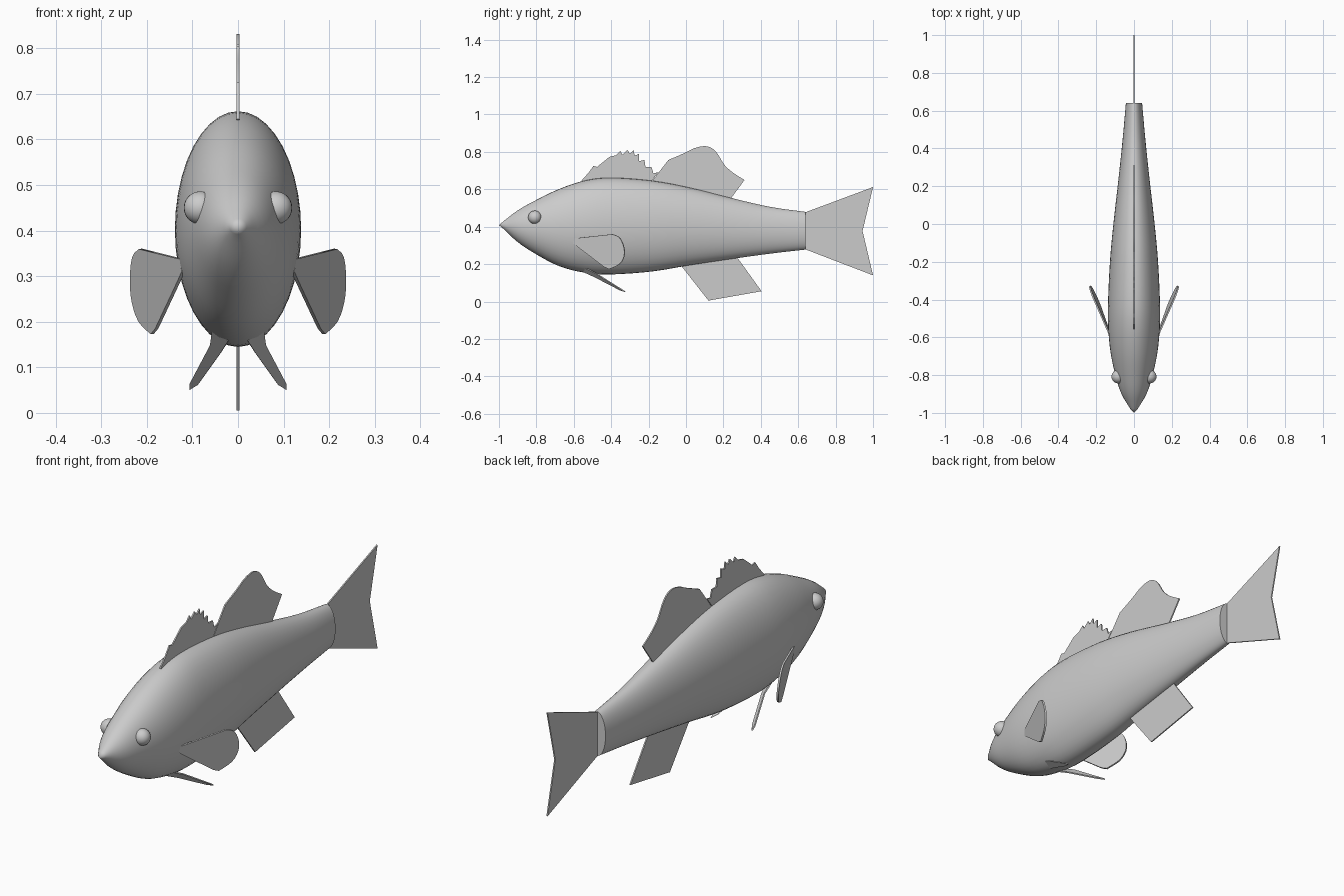
import bpy, bmesh, math
from mathutils import Vector

cube = bpy.data.objects.get("Cube")
if cube:
    bpy.data.objects.remove(cube, do_unlink=True)

grey = bpy.data.materials.new("plain grey")
grey.use_nodes = True
grey.diffuse_color = (0.6, 0.6, 0.6, 1)
grey.node_tree.nodes["Principled BSDF"].inputs["Base Color"].default_value = (0.6, 0.6, 0.6, 1)


def finish(name, bm, angle=40):
    bmesh.ops.recalc_face_normals(bm, faces=bm.faces)
    mesh = bpy.data.meshes.new(name)
    bm.to_mesh(mesh)
    bm.free()
    obj = bpy.data.objects.new(name, mesh)
    bpy.context.collection.objects.link(obj)
    mesh.materials.append(grey)
    bpy.ops.object.select_all(action="DESELECT")
    obj.select_set(True)
    bpy.context.view_layer.objects.active = obj
    bpy.ops.object.shade_smooth_by_angle(angle=math.radians(angle))
    return obj


def spline(points, steps):
    """Smooth curve through the points (Catmull-Rom)."""
    p = [Vector(q) for q in points]
    p = [2 * p[0] - p[1]] + p + [2 * p[-1] - p[-2]]
    out = []
    for a, b, c, d in zip(p, p[1:], p[2:], p[3:]):
        for i in range(steps):
            t = i / steps
            out.append(b + (c - a) * t / 2 + (2 * a - 5 * b + 4 * c - d) * t * t / 2
                       + (3 * b - a - 3 * c + d) * t ** 3 / 2)
    return out + [p[-2]]


def fin(name, points, thickness):
    """Thin plate: outline extruded both ways along its normal."""
    bm = bmesh.new()
    face = bm.faces.new([bm.verts.new(p) for p in points])
    face.normal_update()
    n = face.normal.copy()
    bmesh.ops.translate(bm, vec=-n * thickness / 2, verts=bm.verts)
    ext = bmesh.ops.extrude_face_region(bm, geom=[face], use_keep_orig=True)
    top = [v for v in ext["geom"] if isinstance(v, bmesh.types.BMVert)]
    bmesh.ops.translate(bm, vec=n * thickness, verts=top)
    return finish(name, bm)


def flat(outline):
    return [(0, y, z) for y, z in outline]


# Body: elliptical sections (y, top, bottom, half width)
stations = [(-0.98, .426, .392, .019), (-0.9, .487, .318, .066), (-0.81, .538, .258, .096),
            (-0.68, .601, .19, .124), (-0.54, .647, .154, .137), (-0.4, .662, .145, .137),
            (-0.18, .646, .161, .126), (0.02, .609, .194, .107), (0.24, .554, .227, .082),
            (0.45, .506, .256, .06), (0.64, .479, .278, .043)]
SIDES = 40
bm = bmesh.new()
rings = []
for y, top, bottom, w in spline(stations, 4):
    rings.append([bm.verts.new((w * math.cos(a), y, (top + bottom) / 2 + (top - bottom) / 2 * math.sin(a)))
                  for a in (math.tau * i / SIDES for i in range(SIDES))])
nose = bm.verts.new((0, -1, .408))
for i in range(SIDES):
    j = (i + 1) % SIDES
    bm.faces.new((nose, rings[0][i], rings[0][j]))
    for r, s in zip(rings, rings[1:]):
        bm.faces.new((r[i], r[j], s[j], s[i]))
bm.faces.new(rings[-1])
finish("body", bm, 50)

# Spiny front dorsal fin
fin("front_dorsal_fin", flat([
    (-.5, .58), (-.56, .645), (-.52, .69), (-.495, .725), (-.475, .72), (-.41, .773), (-.372, .783),
    (-.35, .805), (-.34, .785), (-.313, .81), (-.3, .79), (-.28, .81), (-.275, .78), (-.25, .79),
    (-.25, .75), (-.222, .757), (-.217, .72), (-.185, .72), (-.174, .685), (-.147, .692),
    (-.18, .65), (-.2, .58)]), .006)

# Soft rear dorsal fin with a rounded crest
crest = spline([(-.094, .757, 0), (-.01, .793, 0), (.045, .82, 0), (.1, .831, 0), (.14, .819, 0),
                (.17, .788, 0), (.206, .73, 0), (.254, .687, 0), (.313, .65, 0)], 3)
fin("rear_dorsal_fin", flat([(.2, .5), (-.14, .58), (-.18, .645), (-.136, .703)]
                            + [(p.x, p.y) for p in crest] + [(.243, .555)]), .006)

# Anal fin and tail
fin("anal_fin", flat([(-.06, .235), (.12, .005), (.404, .055), (.28, .227), (.23, .29)]), .006)
fin("tail_fin", flat([(.63, .474), (1, .612), (.944, .377), (1, .14), (.63, .282)]), .006)

# Paired fins and eyes
edge = spline([(-.393, .36, 0), (-.355, .342, 0), (-.332, .293, 0), (-.33, .243, 0),
               (-.355, .2, 0), (-.41, .173, 0)], 3)
paddle = [(-.6, .338), (-.575, .34)] + [(p.x, p.y) for p in edge] + [(-.436, .185), (-.575, .29), (-.6, .31)]
blade = [(.02, -.55, .16), (.055, -.55, .185), (.06, -.48, .15), (.105, -.345, .065),
         (.105, -.325, .052), (.087, -.355, .063), (.037, -.49, .133)]
for side, s in (("left", 1), ("right", -1)):
    fin(side + "_pectoral_fin",
        [(s * (.127 + .43 * (y + .575) + .1 * (z - .27)), y, z) for y, z in paddle], .008)
    fin(side + "_pelvic_fin", [(s * x, y, z) for x, y, z in blade], .006)
    bm = bmesh.new()
    bmesh.ops.create_uvsphere(bm, u_segments=24, v_segments=14, radius=.036)
    bmesh.ops.translate(bm, vec=(s * .083, -.808, .45), verts=bm.verts)
    finish(side + "_eye", bm)
